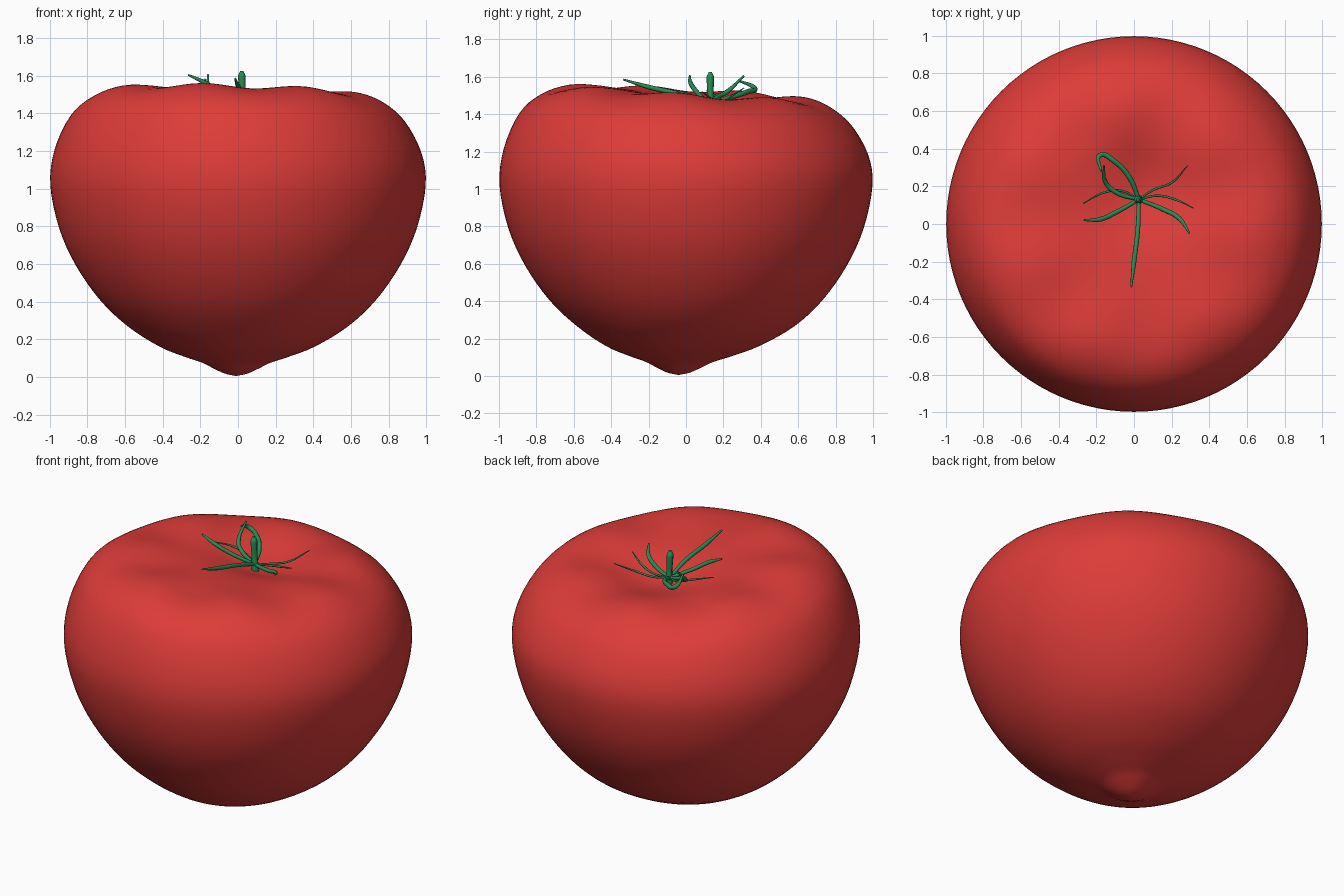
import bpy, bmesh, math
from mathutils import Vector

if "Cube" in bpy.data.objects:
    bpy.data.objects.remove(bpy.data.objects["Cube"])


def material(name, color):
    m = bpy.data.materials.new(name)
    m.diffuse_color = (*color, 1)
    m.use_nodes = True
    m.node_tree.nodes["Principled BSDF"].inputs["Base Color"].default_value = m.diffuse_color
    return m


red = material("red_skin", (0.72, 0.045, 0.04))
green = material("green_leaf", (0.02, 0.27, 0.09))


def catmull(points, steps):
    """Smooth interpolation through profile points."""
    p = [Vector(q) for q in points]
    p = [2 * p[0] - p[1]] + p + [2 * p[-1] - p[-2]]
    out = []
    for i in range(1, len(p) - 2):
        a, b, c, d = p[i - 1:i + 3]
        for k in range(steps):
            t = k / steps
            out.append(0.5 * (2 * b + (c - a) * t + (2 * a - 5 * b + 4 * c - d) * t * t
                              + (3 * b - a - 3 * c + d) * t ** 3))
    return out + [p[-2]]


def smooth(a, b, x):
    t = min(1, max(0, (x - a) / (b - a)))
    return t * t * (3 - 2 * t)


def shape_top(x, y, z):
    """Tilted shoulders, soft ribs and the hollow around the stem."""
    w = smooth(1.0, 1.5, z)
    r, a = math.hypot(x, y), math.atan2(y, x)
    dz = -0.025 * x - 0.05 * y
    dz += 0.012 * math.cos(7 * a + 0.6) * math.exp(-((r - 0.62) / 0.2) ** 2)
    dx, dy = x - 0.07, y - 0.17
    sy = 0.22 if dy < 0 else 0.27
    dz -= 0.085 * math.exp(-((dx / 0.27) ** 2 + (dy / sy) ** 2))
    # tip at the bottom sits slightly forward
    k = 1 - smooth(0.0, 0.3, z)
    return x - 0.01 * k, y - 0.04 * k, z + w * dz


# Fruit body: revolved profile, then shaped on top
profile = [(0, 0.005), (0.06, 0.018), (0.12, 0.045), (0.18, 0.075), (0.27, 0.105), (0.41, 0.16),
           (0.58, 0.265), (0.73, 0.405), (0.86, 0.59), (0.95, 0.79), (0.997, 1.02),
           (0.974, 1.2), (0.89, 1.37), (0.78, 1.465), (0.65, 1.51), (0.5, 1.518),
           (0.33, 1.51), (0.15, 1.503), (0, 1.5)]
rings = catmull(profile, 4)
SEG = 96
bm = bmesh.new()
bottom = bm.verts.new(shape_top(0, 0, rings[0].y))
top = bm.verts.new(shape_top(0, 0, rings[-1].y))
loops = []
for q in rings[1:-1]:
    loops.append([bm.verts.new(shape_top(q.x * math.cos(2 * math.pi * i / SEG),
                                         q.x * math.sin(2 * math.pi * i / SEG), q.y))
                  for i in range(SEG)])
for i in range(SEG):
    j = (i + 1) % SEG
    bm.faces.new((bottom, loops[0][j], loops[0][i]))
    bm.faces.new((top, loops[-1][i], loops[-1][j]))
    for lo, hi in zip(loops, loops[1:]):
        bm.faces.new((lo[i], lo[j], hi[j], hi[i]))
for f in bm.faces:
    f.smooth = True
mesh = bpy.data.meshes.new("fruit_body")
bm.to_mesh(mesh)
bm.free()
body = bpy.data.objects.new("fruit_body", mesh)
bpy.context.collection.objects.link(body)
mesh.materials.append(red)


def strand(name, points, radii):
    """Tapered round strand through the given points."""
    cu = bpy.data.curves.new(name, 'CURVE')
    cu.dimensions = '3D'
    cu.bevel_depth = 1.0
    cu.bevel_resolution = 2
    cu.resolution_u = 8
    cu.use_fill_caps = True
    sp = cu.splines.new('BEZIER')
    sp.bezier_points.add(len(points) - 1)
    for b, p, r in zip(sp.bezier_points, points, radii):
        b.co = p
        b.radius = r
        b.handle_left_type = b.handle_right_type = 'AUTO'
    ob = bpy.data.objects.new(name, cu)
    bpy.context.collection.objects.link(ob)
    cu.materials.append(green)
    return ob


# Stem
strand("stem", [(0.03, 0.13, 1.40), (0.025, 0.13, 1.5), (0.02, 0.13, 1.60), (0.02, 0.13, 1.625)],
       [0.024, 0.017, 0.02, 0.008])

# Sepals: path from the stem base, with half width
base = (0.025, 0.13, 1.45)
sepals = [
    ([(0.02, -0.03, 1.505), (0.0, -0.2, 1.545), (-0.015, -0.335, 1.585)], 0.010),
    ([(-0.09, 0.065, 1.51), (-0.18, 0.025, 1.565), (-0.265, 0.02, 1.605)], 0.010),
    ([(0.15, 0.08, 1.465), (0.24, 0.03, 1.495), (0.295, -0.05, 1.525)], 0.010),
    ([(-0.02, 0.24, 1.49), (-0.1, 0.33, 1.52), (-0.18, 0.365, 1.54), (-0.175, 0.28, 1.58)], 0.011),
    ([(-0.09, 0.165, 1.49), (-0.15, 0.22, 1.52), (-0.16, 0.31, 1.605)], 0.010),
    ([(-0.06, 0.175, 1.47), (-0.15, 0.17, 1.5), (-0.27, 0.11, 1.525)], 0.005),
    ([(0.12, 0.15, 1.46), (0.22, 0.13, 1.485), (0.315, 0.085, 1.52)], 0.005),
    ([(0.1, 0.18, 1.455), (0.2, 0.22, 1.48), (0.285, 0.31, 1.54)], 0.005),
]
for n, (path, w) in enumerate(sepals, 1):
    widths = [w] + [w * 1.25] * (len(path) - 1) + [w * 0.5]
    strand(f"sepal_{n}", [base] + path, widths)
